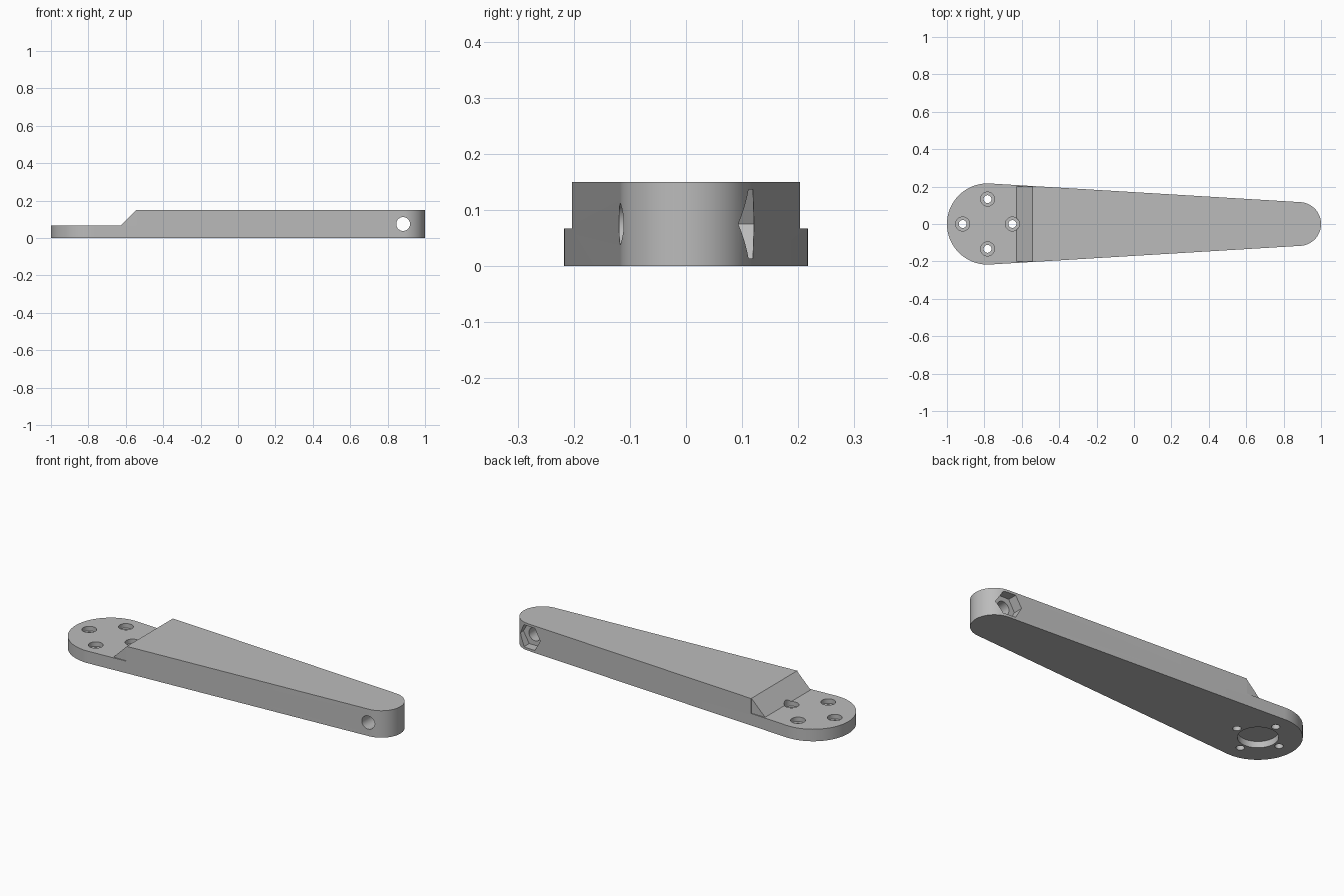
import bpy, bmesh
from math import sin, cos, pi, asin

if "Cube" in bpy.data.objects:
    bpy.data.objects.remove(bpy.data.objects["Cube"], do_unlink=True)

grey = bpy.data.materials.new("plain grey")
grey.use_nodes = True
colour = (0.5, 0.5, 0.5, 1)
grey.diffuse_color = colour
grey.node_tree.nodes["Principled BSDF"].inputs["Base Color"].default_value = colour


def arc(cx, cy, r, start, end, n):
    """Points along an arc, both ends included."""
    steps = [start + (end - start) * i / n for i in range(n + 1)]
    return [(cx + r * cos(a), cy + r * sin(a)) for a in steps]


def circle(cx, cy, r, n=48):
    return arc(cx, cy, r, 0, 2 * pi, n)[:-1]


def prism(name, points, lo, hi, axis="z"):
    """Extrude a profile along z (points are x, y) or along y (points are x, z)."""
    bm = bmesh.new()
    place = (lambda u, v: (u, v, lo)) if axis == "z" else (lambda u, v: (u, lo, v))
    face = bm.faces.new([bm.verts.new(place(u, v)) for u, v in points])
    grown = bmesh.ops.extrude_face_region(bm, geom=[face])["geom"]
    offset = (0, 0, hi - lo) if axis == "z" else (0, hi - lo, 0)
    bmesh.ops.translate(bm, vec=offset,
                        verts=[g for g in grown if isinstance(g, bmesh.types.BMVert)])
    bmesh.ops.recalc_face_normals(bm, faces=bm.faces)
    mesh = bpy.data.meshes.new(name)
    bm.to_mesh(mesh)
    bm.free()
    obj = bpy.data.objects.new(name, mesh)
    bpy.context.collection.objects.link(obj)
    mesh.materials.append(grey)
    return obj


# Tapered arm: two round ends joined by tangent sides
WIDE_X, WIDE_R, TIP_X, TIP_R = -0.783, 0.217, 0.883, 0.117
HEIGHT, PLATE = 0.15, 0.067
tangent = pi / 2 - asin((WIDE_R - TIP_R) / (TIP_X - WIDE_X))
outline = (arc(TIP_X, 0, TIP_R, -tangent, tangent, 48)
           + arc(WIDE_X, 0, WIDE_R, tangent, 2 * pi - tangent, 64))
arm = prism("lever_arm", outline, 0, HEIGHT)


def cut(cutter):
    cutter.hide_render = True
    mod = arm.modifiers.new("cut", "BOOLEAN")
    mod.operation = "DIFFERENCE"
    mod.solver = "EXACT"
    mod.object = cutter
    bpy.context.view_layer.objects.active = arm
    bpy.ops.object.modifier_apply(modifier=mod.name)
    bpy.data.objects.remove(cutter, do_unlink=True)


# Lowered mounting plate with a sloped step up to the arm
STEP_LO, STEP_HI = -0.627, -0.543
cut(prism("step_cutter", [(-1.2, PLATE), (STEP_LO, PLATE), (STEP_HI, HEIGHT),
                          (STEP_HI, 0.3), (-1.2, 0.3)], -0.5, 0.5, "y"))

# Narrow ledges either side of the slope
ledge = [(-0.7, PLATE), (STEP_HI, PLATE), (STEP_HI, 0.3), (-0.7, 0.3)]
for side in (-1, 1):
    cut(prism("ledge_cutter", ledge, *sorted((side * 0.2, side * 0.4)), axis="y"))

# Four counterbored screw holes around the hub
for i in range(4):
    x, y = WIDE_X + 0.133 * cos(i * pi / 2), 0.133 * sin(i * pi / 2)
    cut(prism("counterbore_cutter", circle(x, y, 0.0375, 32), PLATE - 0.025, 0.3))
    cut(prism("screw_cutter", circle(x, y, 0.021, 32), -0.1, 0.3))

# Blind hub recess underneath
cut(prism("hub_cutter", circle(WIDE_X, 0, 0.1), -0.1, 0.035))

# Cross bolt hole at the tip, with a hexagonal nut pocket at the back
cut(prism("nut_cutter", circle(TIP_X, 0.075, 0.071, 6), 0.067, 0.3, "y"))
cut(prism("bolt_cutter", circle(TIP_X, 0.075, 0.037, 32), -0.3, 0.3, "y"))

# Smooth the round walls and keep the edges crisp
bpy.ops.object.select_all(action="DESELECT")
arm.select_set(True)
bpy.context.view_layer.objects.active = arm
bpy.ops.object.shade_smooth_by_angle(angle=pi / 6)
